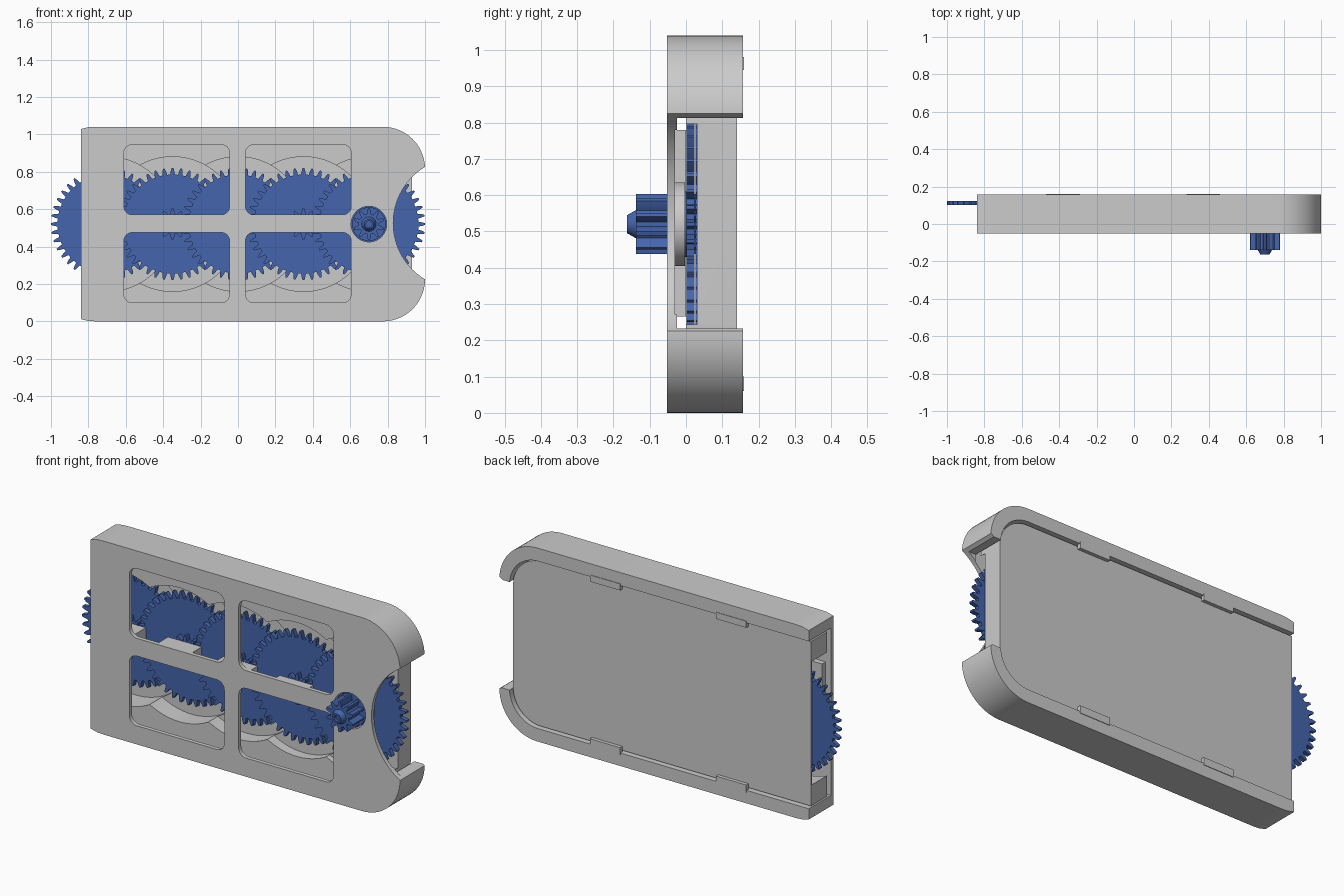
import bpy, bmesh
from math import sin, cos, pi

if "Cube" in bpy.data.objects:
    bpy.data.objects.remove(bpy.data.objects["Cube"])

CZ = 0.52                                   # height of the gear axes
AXES = [0.7, 0.35, 0.0, -0.35, -0.7]        # from output (front) to input (back)
STEP = 0.025                                # gear thickness and layer spacing

blue = bpy.data.materials.new("gear_blue")
blue.diffuse_color = (0.06, 0.13, 0.42, 1)
blue.use_nodes = True
blue.node_tree.nodes["Principled BSDF"].inputs["Base Color"].default_value = blue.diffuse_color


def prism(name, pts, y0, y1, top_scale=None, centre=None):
    """Extrude an x-z outline along y."""
    bm = bmesh.new()
    a = [bm.verts.new((x, y0, z)) for x, z in pts]
    if top_scale:
        pts = [(centre[0] + (x - centre[0]) * top_scale,
                centre[1] + (z - centre[1]) * top_scale) for x, z in pts]
    b = [bm.verts.new((x, y1, z)) for x, z in pts]
    n = len(a)
    bm.faces.new(a)
    bm.faces.new(b)
    for i in range(n):
        bm.faces.new((a[i], a[(i + 1) % n], b[(i + 1) % n], b[i]))
    bmesh.ops.recalc_face_normals(bm, faces=bm.faces)
    me = bpy.data.meshes.new(name)
    bm.to_mesh(me)
    bm.free()
    ob = bpy.data.objects.new(name, me)
    bpy.context.collection.objects.link(ob)
    return ob


def circle(x, z, r, n=96):
    return [(x + r * cos(2 * pi * i / n), z + r * sin(2 * pi * i / n)) for i in range(n)]


def rounded(x0, x1, z0, z1, left, right, n=14):
    """Rectangle with separate corner radii on its left and right ends."""
    pts = []
    for k, (sx, sz) in enumerate([(1, 1), (-1, 1), (-1, -1), (1, -1)]):
        r = right if sx > 0 else left
        cx = x1 - r if sx > 0 else x0 + r
        cz = z1 - r if sz > 0 else z0 + r
        if r == 0:
            pts.append((cx, cz))
            continue
        for i in range(n + 1):
            t = (k + i / n) * pi / 2
            pts.append((cx + r * cos(t), cz + r * sin(t)))
    return pts


def gear_outline(x, z, teeth, root, tip, phase=0.0):
    pts = []
    for i in range(teeth):
        for off, r in [(-0.31, root), (-0.22, (root + tip) / 2), (-0.1, tip),
                       (0.1, tip), (0.22, (root + tip) / 2), (0.31, root)]:
            t = phase + 2 * pi * (i + off) / teeth
            pts.append((x + r * cos(t), z + r * sin(t)))
    return pts


def boolean(ob, cutter, op='DIFFERENCE'):
    m = ob.modifiers.new("cut", 'BOOLEAN')
    m.operation, m.object, m.solver = op, cutter, 'EXACT'
    bpy.context.view_layer.objects.active = ob
    bpy.ops.object.modifier_apply(modifier=m.name)
    bpy.data.objects.remove(cutter)


def smooth(ob):
    bpy.ops.object.select_all(action='DESELECT')
    ob.select_set(True)
    bpy.context.view_layer.objects.active = ob
    bpy.ops.object.shade_smooth_by_angle(angle=0.5)


# Outer case: shell open at the back and left, slightly eased left corners
outline = rounded(-0.78, 1.0, 0, 1.04, 0, 0.225)
outline = [p for p in outline if p[0] > -0.77]
half = len(outline) // 2
left = [(-0.76, 1.04), (-0.80, 1.038), (-0.84, 1.028),
        (-0.84, 0.012), (-0.80, 0.002), (-0.76, 0)]
case = prism("outer_case", outline[:half] + left + outline[half:], -0.052, 0.157)
boolean(case, prism("cut", rounded(-1.2, 0.94, 0.07, 0.97, 0, 0.17), -0.03, 0.3))

# Windows, thumb notch and pinion hole
for x0, x1 in [(-0.61, -0.045), (0.04, 0.605)]:
    for z0, z1 in [(0.1, 0.475), (0.57, 0.945)]:
        boolean(case, prism("cut", rounded(x0, x1, z0, z1, 0.045, 0.045, 6), -0.1, -0.01))
boolean(case, prism("cut", circle(1.18, 0.525, 0.35), -0.2, 0.3))
boolean(case, prism("cut", rounded(0.92, 1.1, 0.232, 0.813, 0, 0), -0.025, 0.3))
boss = prism("output_boss", circle(0.7, CZ, 0.115), -0.035, -0.003)
boolean(boss, prism("cut", circle(0.7, CZ, 0.095), -0.2, 0.1))
boolean(case, prism("cut", circle(0.7, CZ, 0.095), -0.2, 0.1))
smooth(case)
smooth(boss)

# Snap clips that hold the tray in
for x in (-0.38, 0.37):
    for z0, z1 in [(0.06, 0.10), (0.945, 0.98)]:
        prism("snap_clip", rounded(x - 0.09, x + 0.09, z0, z1, 0, 0), 0.141, 0.16)

# Tray with a scalloped pocket stepping deeper toward the left
tray = prism("gear_tray", rounded(-0.84, 0.93, 0.078, 0.962, 0.0, 0.165), 0.0, 0.14)
for i, x in enumerate(AXES):
    boolean(tray, prism("cut", circle(x, CZ, 0.36), -0.1, (i + 1) * STEP + 0.005))
smooth(tray)

# Rib inside the front at the open left end
prism("end_rib", rounded(-0.81, -0.66, 0.265, 0.78, 0, 0), -0.032, 0.0)

# Compound gears: wheel on its own layer, pinion driving the wheel in front
for i, x in enumerate(AXES):
    y = i * STEP
    wheel = prism("gear_wheel", gear_outline(x, CZ, 40, 0.265, 0.30), y + 0.001, y + STEP - 0.001)
    front = -0.138 if i == 0 else y - STEP
    pinion = prism("gear_pinion", gear_outline(x, CZ, 10, 0.055, 0.083, pi / 10), front, y + 0.002)
    parts = [wheel, pinion]
    if i == 0:
        # Tapered tip with a small bore, and the collar seen in the front hole
        tip = prism("output_tip", circle(x, CZ, 0.025, 32), -0.162, -0.136, 1.6, (x, CZ))
        boolean(tip, prism("cut", circle(x, CZ, 0.016, 24), -0.2, -0.145))
        collar = prism("output_collar", circle(x, CZ, 0.09, 48), -0.045, 0.002)
        parts += [tip, collar]
    else:
        # Bearing post behind the cross bar
        prism("bearing_post", rounded(x - 0.1, x + 0.1, 0.475, 0.57, 0, 0), -0.032, front - 0.001)
    for p in parts:
        p.data.materials.append(blue)
        smooth(p)
